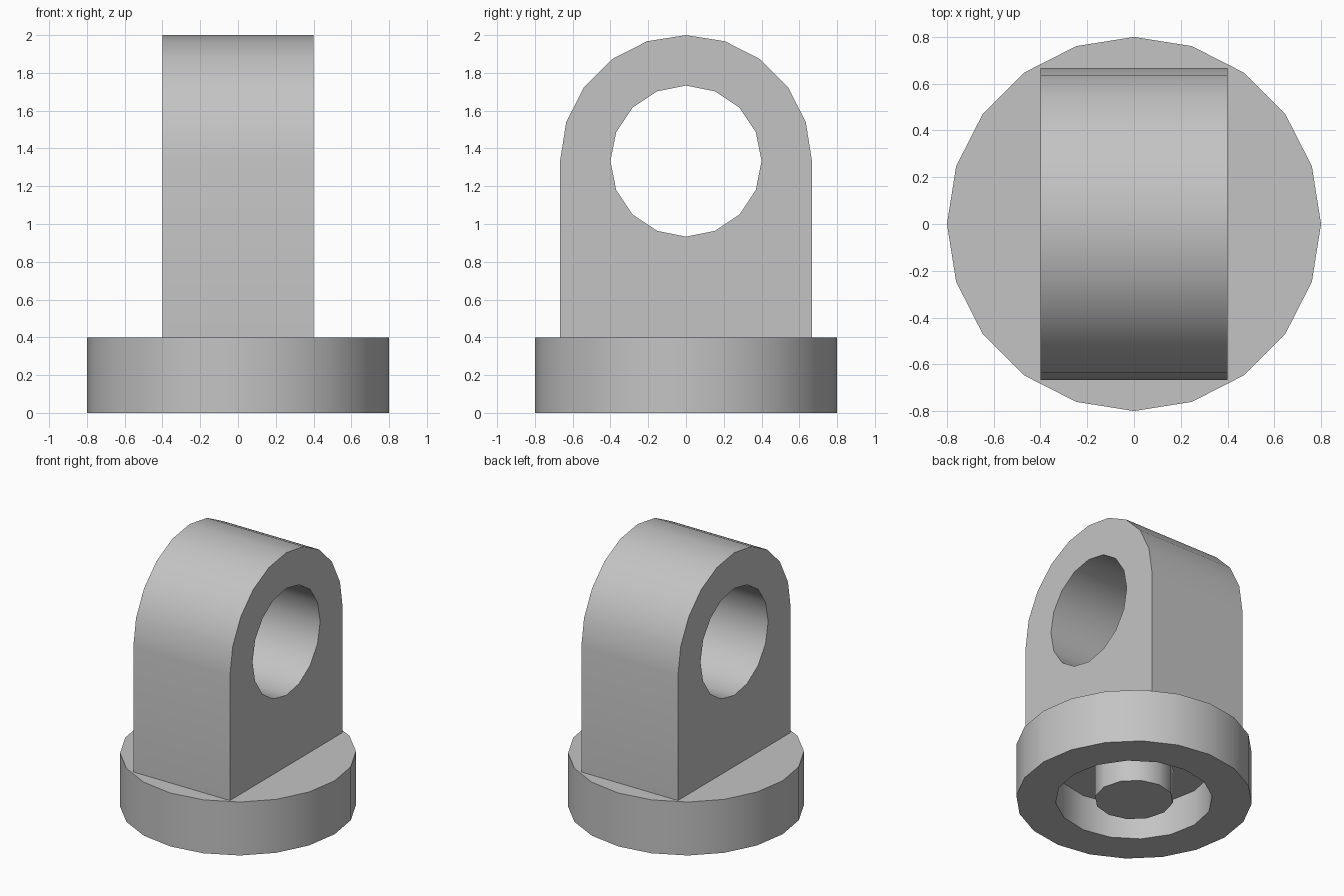
import bpy
import bmesh
from math import cos, sin, pi, radians
from mathutils import Vector

cube = bpy.data.objects.get("Cube")
if cube:
    bpy.data.objects.remove(cube, do_unlink=True)

grey = bpy.data.materials.new("light grey")
grey.use_nodes = True
colour = (0.55, 0.55, 0.55, 1)
grey.diffuse_color = colour
grey.node_tree.nodes["Principled BSDF"].inputs["Base Color"].default_value = colour

UP = Vector((0, 0, 1))
RIGHT = Vector((1, 0, 0))


def circle(radius, sides):
    return [Vector((radius * cos(2 * pi * i / sides), radius * sin(2 * pi * i / sides), 0))
            for i in range(sides)]


def add_loop(bm, points):
    verts = [bm.verts.new(p) for p in points]
    return [bm.edges.new((v, verts[i - 1])) for i, v in enumerate(verts)]


def raise_wall(bm, edges, offset):
    """Extrude a loop of edges and return the new rim."""
    new = bmesh.ops.extrude_edge_only(bm, edges=edges)["geom"]
    verts = [g for g in new if isinstance(g, bmesh.types.BMVert)]
    bmesh.ops.translate(bm, verts=verts, vec=offset)
    return [g for g in new if isinstance(g, bmesh.types.BMEdge)
            and all(v in verts for v in g.verts)]


def fill(bm, edges, normal):
    bmesh.ops.triangle_fill(bm, edges=edges, normal=normal, use_beauty=True)


def finish(bm, name):
    bmesh.ops.recalc_face_normals(bm, faces=bm.faces)
    mesh = bpy.data.meshes.new(name)
    bm.to_mesh(mesh)
    bm.free()
    mesh.materials.append(grey)
    obj = bpy.data.objects.new(name, mesh)
    bpy.context.collection.objects.link(obj)
    bpy.ops.object.select_all(action="DESELECT")
    obj.select_set(True)
    bpy.context.view_layer.objects.active = obj
    bpy.ops.object.shade_smooth_by_angle(angle=radians(35))


# Round base with a recess underneath
bm = bmesh.new()
outer = add_loop(bm, circle(0.8, 20))
inner = add_loop(bm, circle(0.533, 16))
fill(bm, outer + inner, -UP)
fill(bm, raise_wall(bm, outer, UP * 0.4), UP)
fill(bm, raise_wall(bm, inner, UP * 0.267), -UP)
finish(bm, "round_base")

# Pin in the middle of the recess
bm = bmesh.new()
rim = add_loop(bm, circle(0.267, 12))
fill(bm, rim, -UP)
fill(bm, raise_wall(bm, rim, UP * 0.267), UP)
finish(bm, "recess_pin")

# Arched lug with a cross hole
centre = Vector((-0.4, 0, 1.333))


def upright(points):
    return [centre + Vector((0, p.x, p.y)) for p in points]


arch = upright(circle(0.667, 20)[:11])
arch += [Vector((-0.4, -0.667, 0.4)), Vector((-0.4, 0.667, 0.4))]
bm = bmesh.new()
outer = add_loop(bm, arch)
hole = add_loop(bm, upright(circle(0.4, 16)))
fill(bm, outer + hole, -RIGHT)
far_outer = raise_wall(bm, outer, RIGHT * 0.8)
far_hole = raise_wall(bm, hole, RIGHT * 0.8)
fill(bm, far_outer + far_hole, RIGHT)
finish(bm, "arched_lug")
